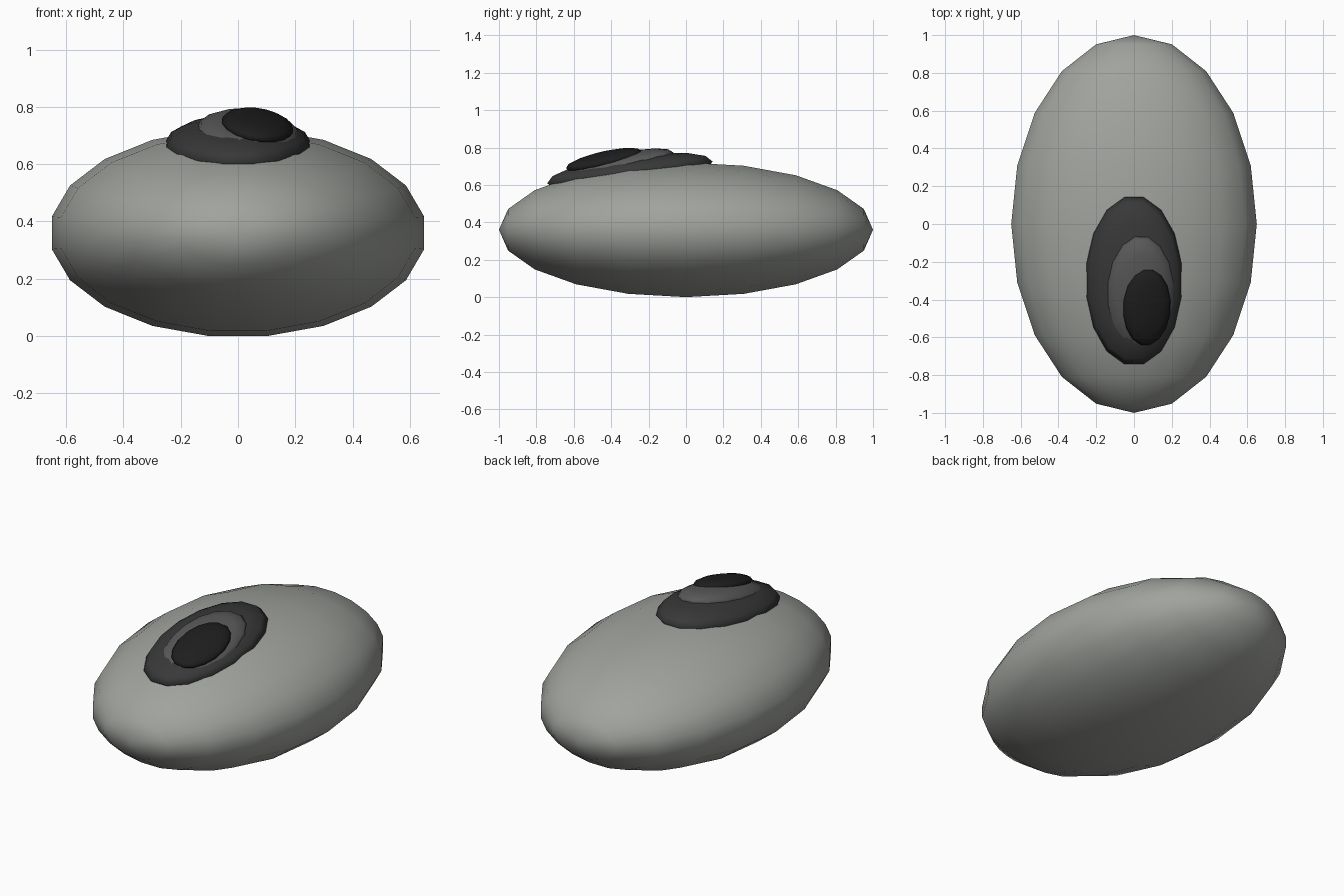
import bpy
from math import radians, cos, pi
from mathutils import Matrix, Euler, Vector

if "Cube" in bpy.data.objects:
    bpy.data.objects.remove(bpy.data.objects["Cube"])


def material(name, rgb):
    m = bpy.data.materials.new(name)
    m.diffuse_color = (*rgb, 1)
    m.use_nodes = True
    m.node_tree.nodes["Principled BSDF"].inputs["Base Color"].default_value = m.diffuse_color
    return m


def ellipsoid(name, centre, half, segs, rings, mat, rot=(0, 0, 0), pole_y=False):
    """Smooth sphere turned by half a segment, so flats face the axes; half = half extents."""
    bpy.ops.mesh.primitive_uv_sphere_add(segments=segs, ring_count=rings, radius=1)
    ob = bpy.context.object
    ob.name = name
    flat = 1 / cos(pi / segs)
    ob.data.transform(Matrix.Rotation(pi / segs, 4, 'Z'))
    ob.data.transform(Matrix.Diagonal((flat, flat, 1, 1)))
    if pole_y:
        ob.data.transform(Matrix.Rotation(pi / 2, 4, 'X'))
    ob.data.transform(Matrix.Diagonal((*half, 1)))
    ob.data.transform(Euler([radians(a) for a in rot]).to_matrix().to_4x4())
    ob.data.transform(Matrix.Translation(Vector(centre)))
    ob.data.materials.append(mat)
    bpy.ops.object.shade_smooth()
    return ob


# Pebble-shaped body, poles front and back
ellipsoid("body", (0, 0, 0.36), (0.65, 1.0, 0.36), 20, 10,
          material("stone_grey", (0.35, 0.365, 0.34)), pole_y=True)

# Three nested domes on top, each leaning forward
ellipsoid("outer_dome", (0, -0.30, 0.667), (0.253, 0.446, 0.09), 16, 8,
          material("dark_grey", (0.04, 0.04, 0.04)), rot=(7.5, 0, 0))
ellipsoid("middle_dome", (0.035, -0.37, 0.705), (0.18, 0.31, 0.062), 16, 8,
          material("mid_grey", (0.1, 0.1, 0.1)), rot=(12, 5, 0))
ellipsoid("inner_dome", (0.068, -0.44, 0.735), (0.125, 0.205, 0.04), 16, 8,
          material("black", (0.013, 0.013, 0.013)), rot=(13, 9, 0))
